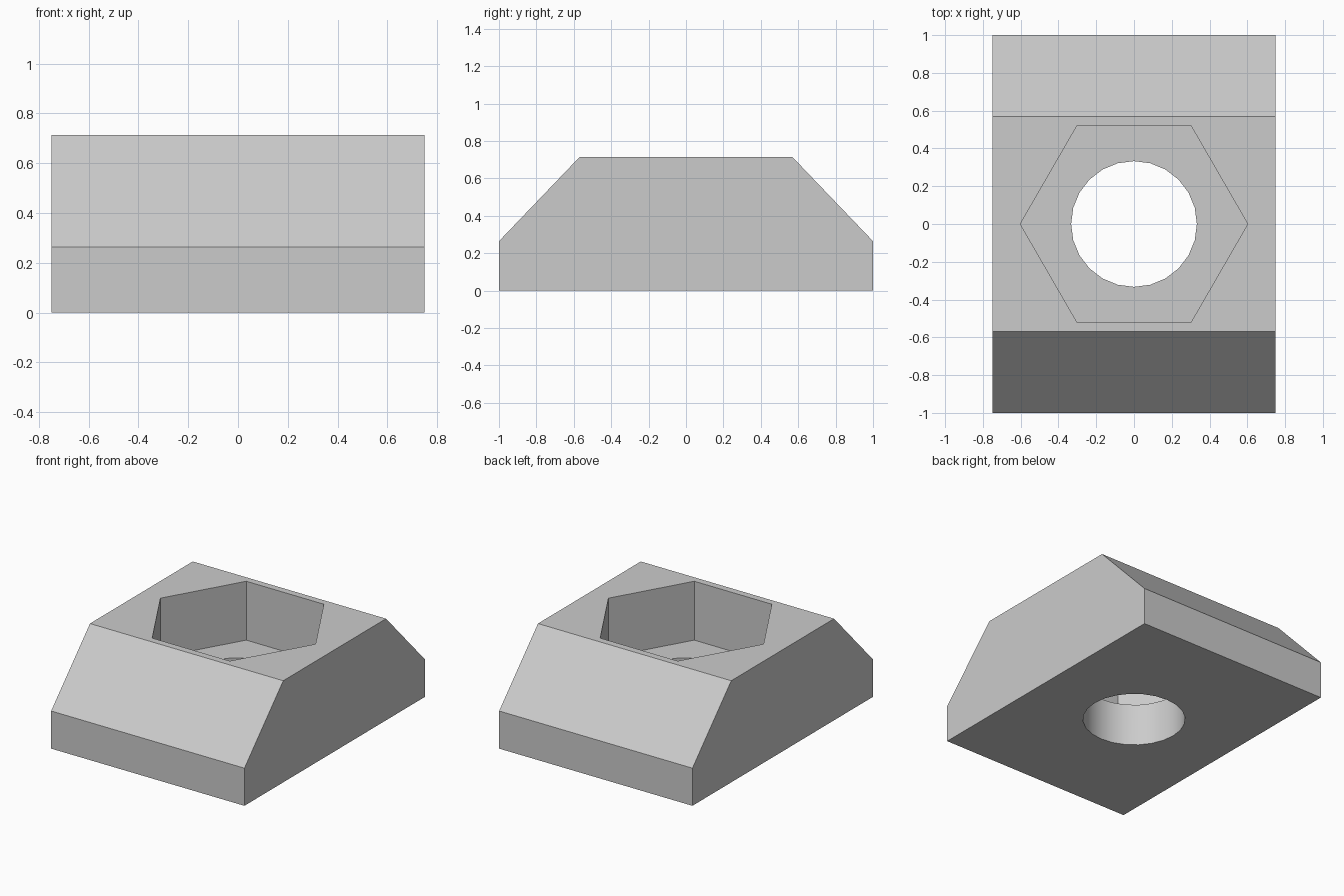
import bpy, math
from mathutils import Vector

cube = bpy.data.objects.get("Cube")
if cube:
    bpy.data.objects.remove(cube, do_unlink=True)

grey = bpy.data.materials.new("plain_grey")
grey.use_nodes = True
grey.diffuse_color = (0.6, 0.6, 0.6, 1)
grey.node_tree.nodes["Principled BSDF"].inputs["Base Color"].default_value = (0.6, 0.6, 0.6, 1)

HALF_WIDTH, HEIGHT, SHOULDER, TOP_Y = 0.75, 0.713, 0.264, 0.57
POCKET_FLOOR, POCKET_R, HOLE_R = 0.30, 0.602, 0.333


def prism(name, outline, axis, start, end):
    """Extrude a closed outline of 3D points along an axis."""
    axis = Vector(axis)
    n = len(outline)
    verts = [Vector(p) + axis * d for d in (start, end) for p in outline]
    faces = [list(range(n))[::-1], list(range(n, 2 * n))]
    faces += [(i, (i + 1) % n, n + (i + 1) % n, n + i) for i in range(n)]
    mesh = bpy.data.meshes.new(name)
    mesh.from_pydata(verts, [], faces)
    mesh.materials.append(grey)
    obj = bpy.data.objects.new(name, mesh)
    bpy.context.collection.objects.link(obj)
    return obj


def ring(radius, sides):
    return [(radius * math.cos(math.tau * i / sides),
             radius * math.sin(math.tau * i / sides), 0) for i in range(sides)]


# Block with sloping front and back shoulders
profile = [(-1, 0), (1, 0), (1, SHOULDER), (TOP_Y, HEIGHT), (-TOP_Y, HEIGHT), (-1, SHOULDER)]
block = prism("nut_block", [(0, y, z) for y, z in profile], (1, 0, 0), -HALF_WIDTH, HALF_WIDTH)

# Hexagonal pocket from above, round hole right through
cutters = [prism("pocket_cutter", ring(POCKET_R, 6), (0, 0, 1), POCKET_FLOOR, 1),
           prism("hole_cutter", ring(HOLE_R, 24), (0, 0, 1), -0.2, 0.9)]
for cutter in cutters:
    cut = block.modifiers.new(cutter.name, 'BOOLEAN')
    cut.operation, cut.solver, cut.object = 'DIFFERENCE', 'EXACT', cutter

# Apply the cuts and shade the hole smoothly
bpy.ops.object.select_all(action='DESELECT')
block.select_set(True)
bpy.context.view_layer.objects.active = block
for cutter in cutters:
    bpy.ops.object.modifier_apply(modifier=cutter.name)
    bpy.data.objects.remove(cutter, do_unlink=True)
bpy.ops.object.shade_smooth_by_angle(angle=math.radians(30))
